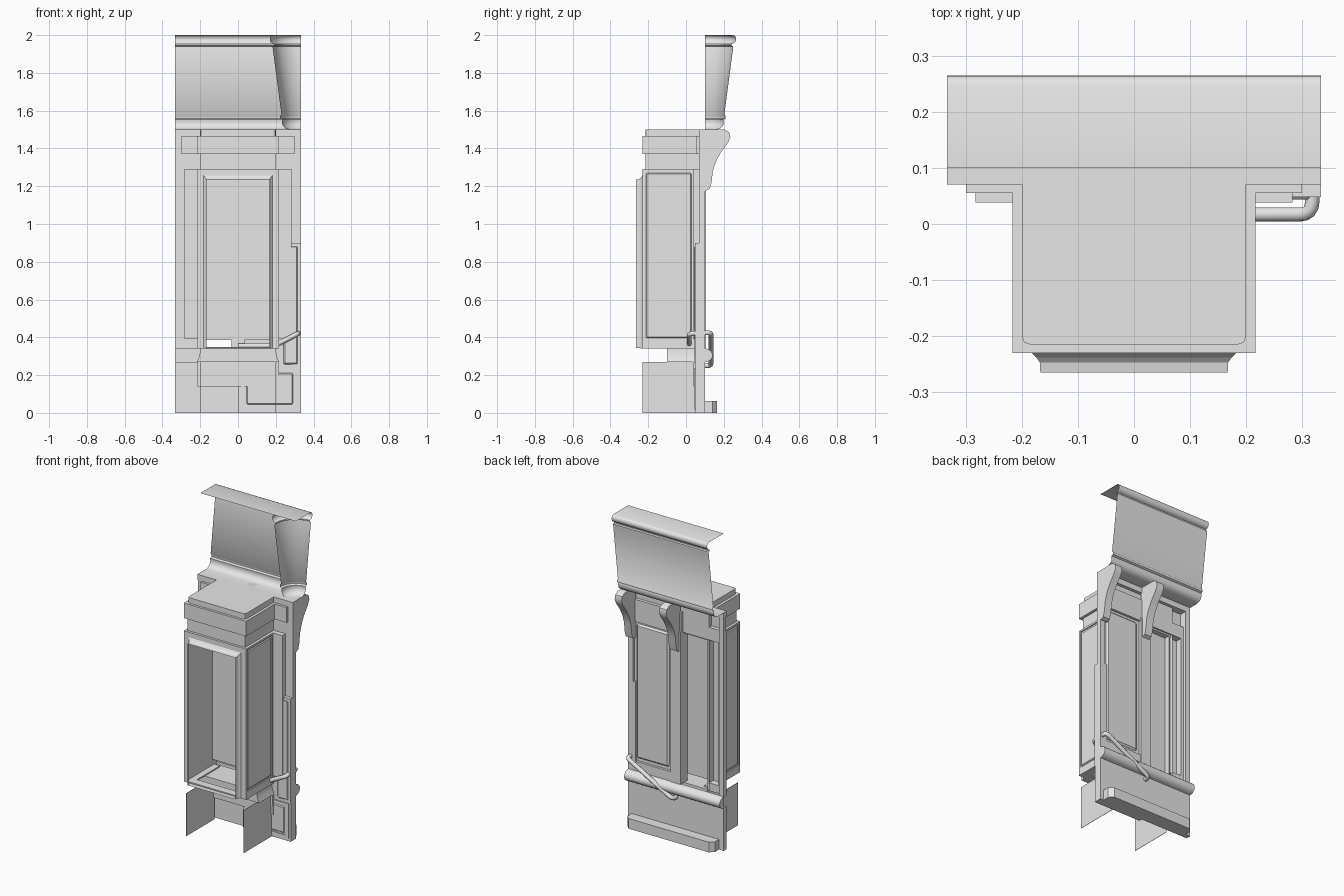
import bpy, bmesh, math
from mathutils import Vector

if "Cube" in bpy.data.objects:
    bpy.data.objects.remove(bpy.data.objects["Cube"])

GREY = bpy.data.materials.new("light grey")
GREY.diffuse_color = (0.8, 0.8, 0.8, 1)
GREY.use_nodes = True
GREY.node_tree.nodes["Principled BSDF"].inputs["Base Color"].default_value = GREY.diffuse_color


def make(name, verts, faces, smooth=0):
    me = bpy.data.meshes.new(name)
    me.from_pydata(verts, [], faces)
    bm = bmesh.new()
    bm.from_mesh(me)
    bmesh.ops.recalc_face_normals(bm, faces=bm.faces)
    bm.to_mesh(me)
    bm.free()
    me.materials.append(GREY)
    ob = bpy.data.objects.new(name, me)
    bpy.context.collection.objects.link(ob)
    if smooth:
        bpy.ops.object.select_all(action='DESELECT')
        ob.select_set(True)
        bpy.context.view_layer.objects.active = ob
        bpy.ops.object.shade_smooth_by_angle(angle=math.radians(smooth))
    return ob


def box(name, x0, x1, y0, y1, z0, z1, bevel=0):
    v = [(x, y, z) for x in (x0, x1) for y in (y0, y1) for z in (z0, z1)]
    f = [(0, 1, 3, 2), (4, 6, 7, 5), (0, 4, 5, 1), (2, 3, 7, 6), (0, 2, 6, 4), (1, 5, 7, 3)]
    ob = make(name, v, f)
    if bevel:
        m = ob.modifiers.new("bevel", 'BEVEL')
        m.width = bevel
        m.segments = 1
    return ob


def prism(name, ring_a, ring_b, smooth=0):
    n = len(ring_a)
    f = [(i, (i + 1) % n, n + (i + 1) % n, n + i) for i in range(n)]
    return make(name, ring_a + ring_b, f + [tuple(range(n)), tuple(range(n, 2 * n))], smooth)


def along_x(name, pts, x0, x1, smooth=0):
    return prism(name, [(x0, y, z) for y, z in pts], [(x1, y, z) for y, z in pts], smooth)


def strips(name, rows, closed=False, smooth=40):
    # surface joining successive rows of points
    n = len(rows[0])
    f = []
    for r in range(len(rows) - 1):
        for i in range(n if closed else n - 1):
            j = (i + 1) % n
            f.append((r * n + i, r * n + j, (r + 1) * n + j, (r + 1) * n + i))
    return make(name, [p for r in rows for p in r], f, smooth)


def hollow(name, x0, x1, y0, y1, z0, z1):
    # raised panel without a back
    f = [(x, y0, z) for x, z in ((x0, z0), (x1, z0), (x1, z1), (x0, z1))]
    return strips_cap(name, f, [(x, y1, z) for x, y, z in f])


def strips_cap(name, front, back):
    n = len(front)
    f = [(i, (i + 1) % n, n + (i + 1) % n, n + i) for i in range(n)]
    return make(name, front + back, f + [tuple(range(n))])


W = 0.333

# flared crown sheet and its quarter-round corner
crown = [(0, 2), (.148, 2), (.158, 1.996), (.164, 1.986), (.165, 1.976), (.160, 1.962), (.15, 1.955),
         (.142, 1.952), (.142, 1.944), (.15, 1.94), (.149, 1.928), (.103, 1.58), (.11, 1.572),
         (.11, 1.558), (.098, 1.552), (.1, 1.54), (.097, 1.522), (.082, 1.506), (.06, 1.5), (0, 1.5)]
strips("crown_sheet", [[(x, .1 + r, z) for r, z in crown] for x in (-W, W)], smooth=50)
strips("crown_corner", [[(W - max(r, .0005) * math.cos(t), .1 + max(r, .0005) * math.sin(t), z)
                         for r, z in crown] for t in [math.pi / 2 * k / 14 for k in range(15)]], smooth=50)

# wall core, open behind the left pilaster strip and left frieze
box("wall_core_right", .2, W, .07, .08, .34, 1.5)
box("wall_core_top", -.217, .2, .07, .08, 1.29, 1.5)
box("wall_bay_back", -.217, .217, .03, .036, .385, 1.29)
box("wall_left_edge", -W, -.283, .07, .08, .34, 1.37)
box("wall_left_top", -W, -.217, .07, .08, 1.465, 1.5)
box("wall_left_middle", -.3, -.217, .07, .08, 1.29, 1.37)
box("wall_left_bottom", -.283, -.217, .07, .08, .34, .39)
box("wall_base_left", -W, 0, .07, .1, 0, .27)
box("wall_base_right", 0, W, .05, .1, 0, .27)
box("wainscot_low", .2, W, .05, .08, .25, .36)
box("wainscot_block", .283, W, .048, .1, .24, .9)
box("wainscot_panel", .24, .318, .044, .06, .255, .885, .008)

# back framing: posts, stile, rails and the raised panel
box("back_post_left", -W, -.3, .075, .1, .34, 1.5)
box("back_post_right", .298, W, .075, .1, .34, 1.5)
box("back_stile", -.035, .035, .036, .105, .34, 1.3)
box("back_top_rail", -W, W, .075, .1, 1.465, 1.5)
box("back_upper_rail", -.035, .3, .075, .1, 1.28, 1.42)
box("back_bottom_rail", -.035, .3, .075, .1, .34, .4)
box("back_panel", .055, .28, .075, .096, .42, 1.265, .01)
box("back_panel_strip", -.035, .3, .075, .085, .385, 1.3)

# curved brackets under the crown
bracket = [(.09, 1.5), (.205, 1.5), (.228, 1.485), (.235, 1.46), (.222, 1.43), (.185, 1.38),
           (.158, 1.33), (.142, 1.28), (.135, 1.22), (.125, 1.185), (.105, 1.175), (.09, 1.18)]
for n, (a, b) in enumerate([(-.025, .025), (.285, W)]):
    along_x("bracket_%d" % n, bracket, a, b, 40)

for s, side in ((-1, "left"), (1, "right")):
    # raised pilaster strips and frieze beside the bay, hollow behind
    a, b = sorted((s * .217, s * .283))
    hollow("pilaster_" + side, a, b, .038, .08, .39, 1.29)
    a, b = sorted((s * .217, s * .3))
    hollow("frieze_" + side, a, b, .055, .08, 1.37, 1.465)

    # bay side wall with raised frame and inset panel
    a, b = sorted((s * .2, s * .21))
    box("bay_side_" + side, a, b, -.228, .07, .34, 1.29)
    a, b = sorted((s * .205, s * .217))
    for n, (y0, y1, z0, z1) in enumerate([(-.23, -.217, .34, 1.29), (.035, .055, .34, 1.29),
                                          (-.217, .035, .34, .388), (-.217, .035, 1.278, 1.29)]):
        box("bay_side_frame_%s_%d" % (side, n), a, b, y0, y1, z0, z1)
    a, b = sorted((s * .203, s * .2155))
    box("bay_side_panel_" + side, a, b, -.211, .028, .396, 1.27, .005)

    # thin plate legs under the bay
    a, b = sorted((s * .199, s * .201))
    box("leg_plate_" + side, a, b, -.23, .05, 0, .27)

# bay front: flared frame around the open window
def loop(x, z0, z1, y):
    return [(-x, y, z0), (x, y, z0), (x, y, z1), (-x, y, z1)]

strips("bay_window_frame", [loop(.217, .34, 1.29, -.23), loop(.182, .341, 1.258, -.23),
                            loop(.174, .342, 1.246, -.238), loop(.168, .343, 1.238, -.247),
                            loop(.167, .343, 1.235, -.265)], closed=True, smooth=0)

# bay floor ring, ceiling, neck, band and cap
box("floor_front", -.2, .2, -.23, -.18, .34, .348)
box("floor_left", -.2, -.16, -.18, .05, .34, .348)
box("floor_right", .16, .2, -.18, .05, .34, .348)
box("bay_ceiling", -.217, .217, -.23, .07, 1.28, 1.29)
box("neck", -.2, .2, -.215, .08, 1.29, 1.37)
box("band", -.217, .217, -.23, .07, 1.37, 1.465)
r = .015
cap = [(-.2, .08), (-.2, -.215 + r), (-.196, -.211), (-.2 + r, -.215),
       (.2 - r, -.215), (.196, -.211), (.2, -.215 + r), (.2, .08)]
prism("cap", [(x, y, 1.465) for x, y in cap], [(x, y, 1.5) for x, y in cap])

# flared moulding under the bay and the blocks beneath it
under = [(-.2, .34), (-.201, .32), (-.207, .295), (-.217, .27), (.217, .27), (.207, .295), (.201, .32), (.2, .34)]
prism("under_moulding", [(x, -.1, z) for x, z in under], [(x, .07, z) for x, z in under], 40)
box("under_block_upper", -.217, .217, .036, .075, .2, .27)
box("under_block_lower", -.215, .215, .04, .075, .14, .2)

# round rail along the back
half = [(math.sin(math.pi * k / 10), .305 + .036 * math.cos(math.pi * k / 10)) for k in range(11)]
along_x("back_round_rail", [(.098 + .043 * c, z) for c, z in half], -W, W, 40)

# drawer panel: frame and raised face
for n, (x0, x1, z0, z1) in enumerate([(.015, .035, .018, .238), (.3, .32, .018, .238),
                                      (.035, .3, .018, .036), (.035, .3, .22, .238)]):
    box("drawer_frame_%d" % n, x0, x1, .044, .055, z0, z1)
box("drawer_face", .045, .29, .045, .055, .045, .21, .005)

# foot step at the back with clipped ends
step = [(-.3, .1), (-.3, .14), (-.275, .165), (.285, .165), (.31, .14), (.31, .1)]
prism("foot_step", [(x, y, 0) for x, y in step], [(x, y, .064) for x, y in step])

# bent rod passing from the bay round the wall end and down the back
corners = [Vector(p) for p in ((.0, .017, .355), (.19, .017, .355), (.318, .017, .42), (.318, .133, .425),
                               (.0, .133, .25), (.0, .09, .25))]
path = [corners[0]]
for a, b, c in zip(corners, corners[1:], corners[2:]):
    p, q = b + (a - b).normalized() * .025, b + (c - b).normalized() * .025
    path += [p * (1 - t) ** 2 + b * 2 * t * (1 - t) + q * t * t for t in (0, .25, .5, .75, 1)]
path.append(corners[-1])
rows = []
for i, p in enumerate(path):
    d = (path[min(i + 1, len(path) - 1)] - path[max(i - 1, 0)]).normalized()
    u = d.cross(Vector((0, .35, 1))).normalized()
    v = d.cross(u)
    rows.append([tuple(p + .013 * (u * math.cos(k * math.pi / 5) + v * math.sin(k * math.pi / 5)))
                 for k in range(10)])
strips("bent_rod", rows, closed=True)
